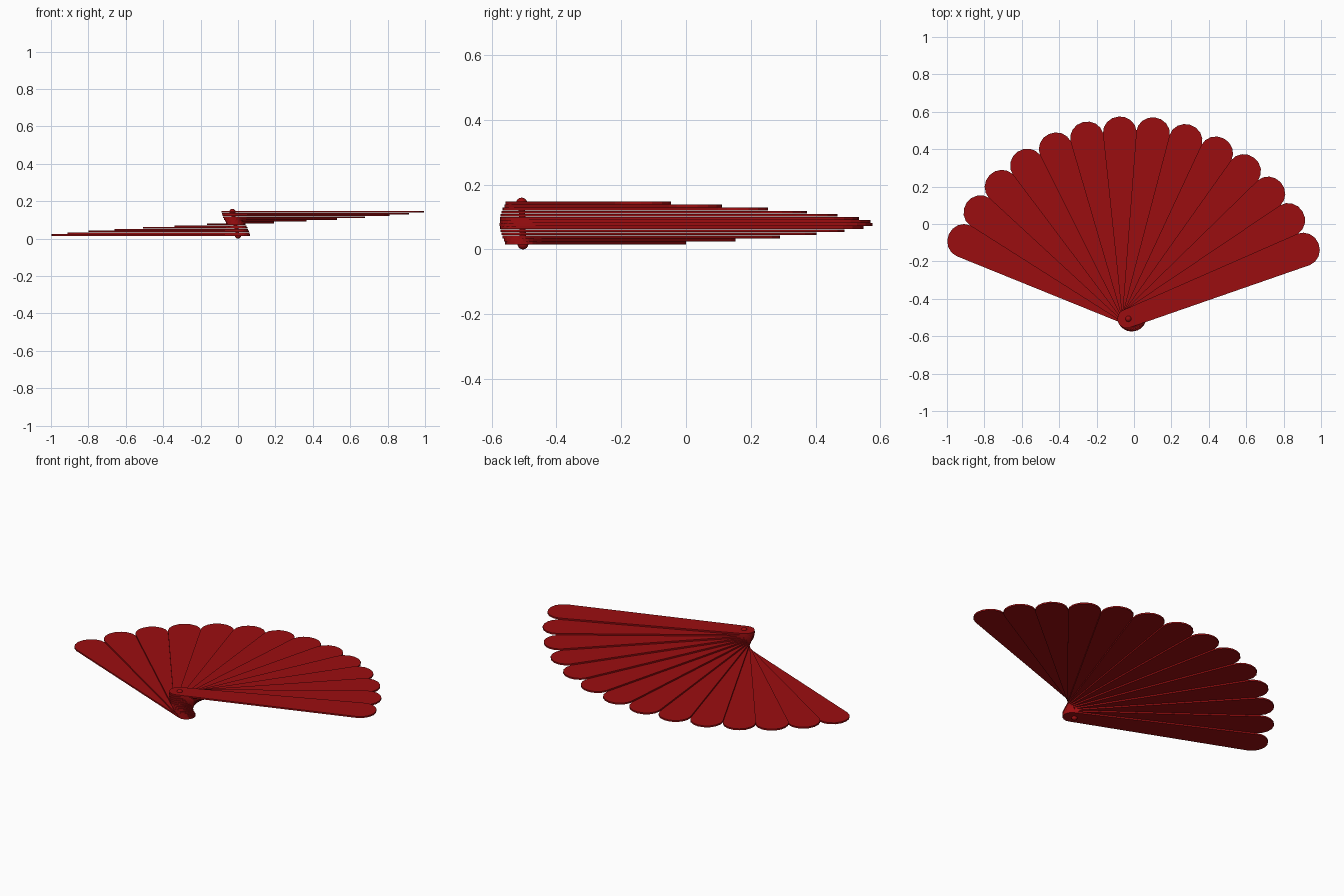
import bpy, bmesh
from math import sin, cos, pi, radians
from mathutils import Vector, Matrix

if "Cube" in bpy.data.objects:
    bpy.data.objects.remove(bpy.data.objects["Cube"])

red = bpy.data.materials.new("deep_red")
red.use_nodes = True
red.diffuse_color = (0.33, 0.004, 0.005, 1)
red.node_tree.nodes["Principled BSDF"].inputs["Base Color"].default_value = red.diffuse_color

HUB = Vector((-0.012, -0.496, 0))
BLADES, STEP, THICK, Z0 = 14, 0.0095, 0.0088, 0.0155
FIRST, LAST = radians(155.7), radians(21.4)


def add_object(name, bm):
    bmesh.ops.recalc_face_normals(bm, faces=bm.faces)
    mesh = bpy.data.meshes.new(name)
    bm.to_mesh(mesh)
    bm.free()
    mesh.materials.append(red)
    obj = bpy.data.objects.new(name, mesh)
    bpy.context.collection.objects.link(obj)
    return obj


def arc(cx, rx, ry, start, segments):
    """Half ellipse of outline points, counter-clockwise."""
    angles = [start + pi * i / segments for i in range(segments + 1)]
    return [(cx + rx * cos(a), ry * sin(a)) for a in angles]


# Tapered blade outline: wide rounded tip, narrow rounded base
outline = arc(0.988, 0.085, 0.09, -pi / 2, 8) + arc(-0.029, 0.05, 0.05, pi / 2, 8)


def blade(index):
    bm = bmesh.new()
    face = bm.faces.new([bm.verts.new((x, y, 0)) for x, y in outline])
    top = bmesh.ops.extrude_face_region(bm, geom=[face])["geom"]
    bmesh.ops.translate(bm, vec=(0, 0, THICK),
                        verts=[v for v in top if isinstance(v, bmesh.types.BMVert)])
    obj = add_object(f"fan_blade_{index + 1}", bm)
    obj.location = HUB + Vector((0, 0, Z0 + index * STEP))
    obj.rotation_euler.z = FIRST + (LAST - FIRST) * index / (BLADES - 1)


# Blades stacked and spread from left to right
for i in range(BLADES):
    blade(i)

# Rivet: leaning pin with a domed head at each end
low, high = Vector((0, -0.503, 0.017)), Vector((-0.03, -0.507, 0.143))
bm = bmesh.new()
lean = (high - low).to_track_quat("Z", "Y").to_matrix().to_4x4()
bmesh.ops.create_cone(bm, cap_ends=True, segments=12, radius1=0.01, radius2=0.01,
                      depth=(high - low).length,
                      matrix=Matrix.Translation((low + high) / 2) @ lean)
add_object("rivet_pin", bm)

for name, place in (("rivet_head_bottom", low), ("rivet_head_top", high)):
    bm = bmesh.new()
    bmesh.ops.create_uvsphere(bm, u_segments=12, v_segments=8, radius=0.017,
                              matrix=Matrix.Translation(place))
    head = add_object(name, bm)
    head.data.shade_smooth()
